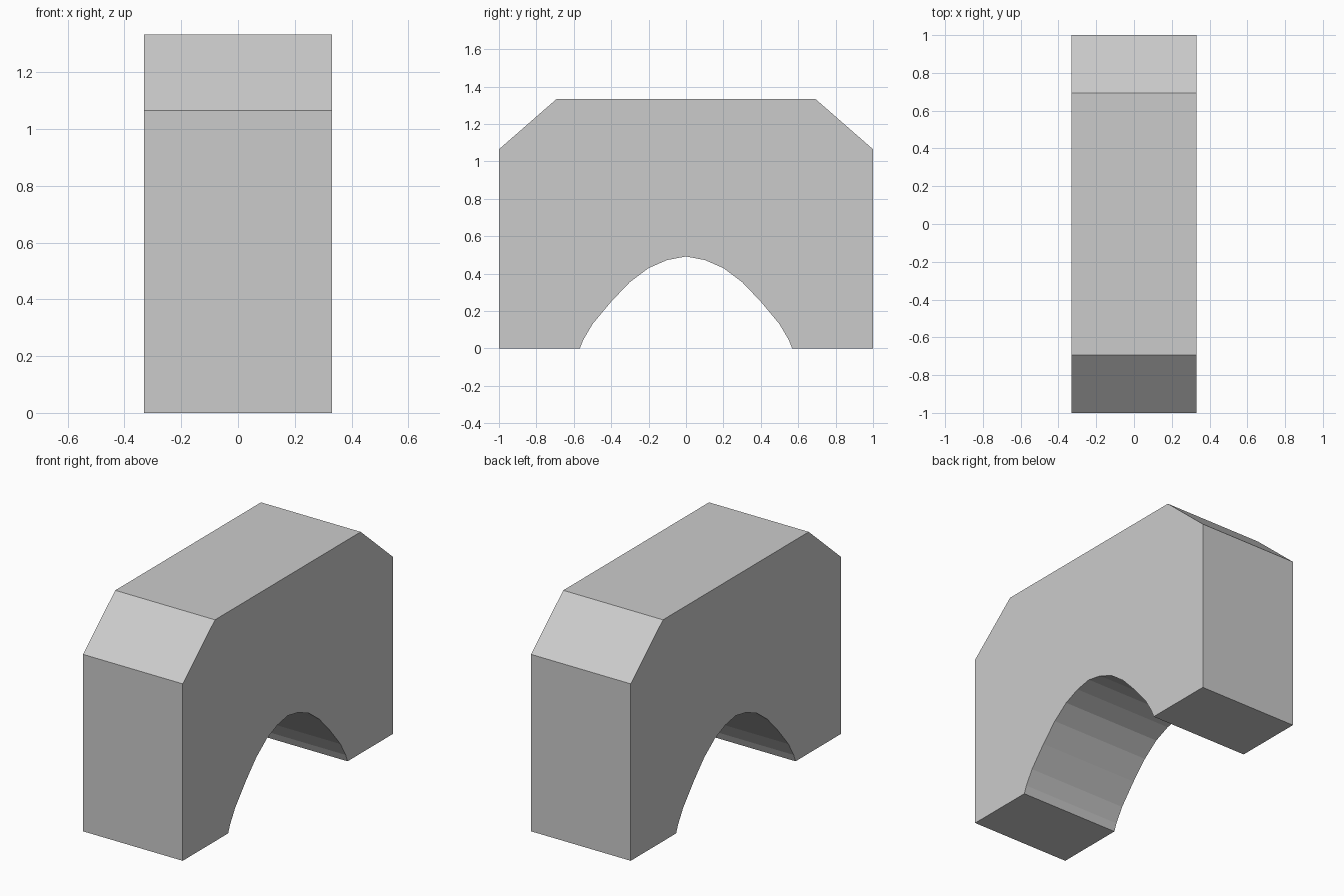
import bpy, bmesh

if "Cube" in bpy.data.objects:
    bpy.data.objects.remove(bpy.data.objects["Cube"])

HALF_WIDTH = 0.332

# Half profile (y, z): top edge, chamfer, outer wall, foot, then up the arch
half = [(0.693, 1.333), (1.0, 1.065), (1.0, 0.0), (0.568, 0.0), (0.55, 0.045),
        (0.5, 0.13), (0.4, 0.25), (0.3, 0.355), (0.2, 0.43), (0.1, 0.473)]
arch_crown = [(0.0, 0.492)]
profile = half + arch_crown + [(-y, z) for y, z in reversed(half)]

# Arched block: fill the side profile and extrude it across x
bm = bmesh.new()
face = bm.faces.new([bm.verts.new((-HALF_WIDTH, y, z)) for y, z in profile])
extruded = bmesh.ops.extrude_face_region(bm, geom=[face], use_keep_orig=True)
verts = [v for v in extruded["geom"] if isinstance(v, bmesh.types.BMVert)]
bmesh.ops.translate(bm, verts=verts, vec=(2 * HALF_WIDTH, 0, 0))
bmesh.ops.recalc_face_normals(bm, faces=bm.faces)

mesh = bpy.data.meshes.new("arched_block")
bm.to_mesh(mesh)
bm.free()
block = bpy.data.objects.new("arched_block", mesh)
bpy.context.collection.objects.link(block)
